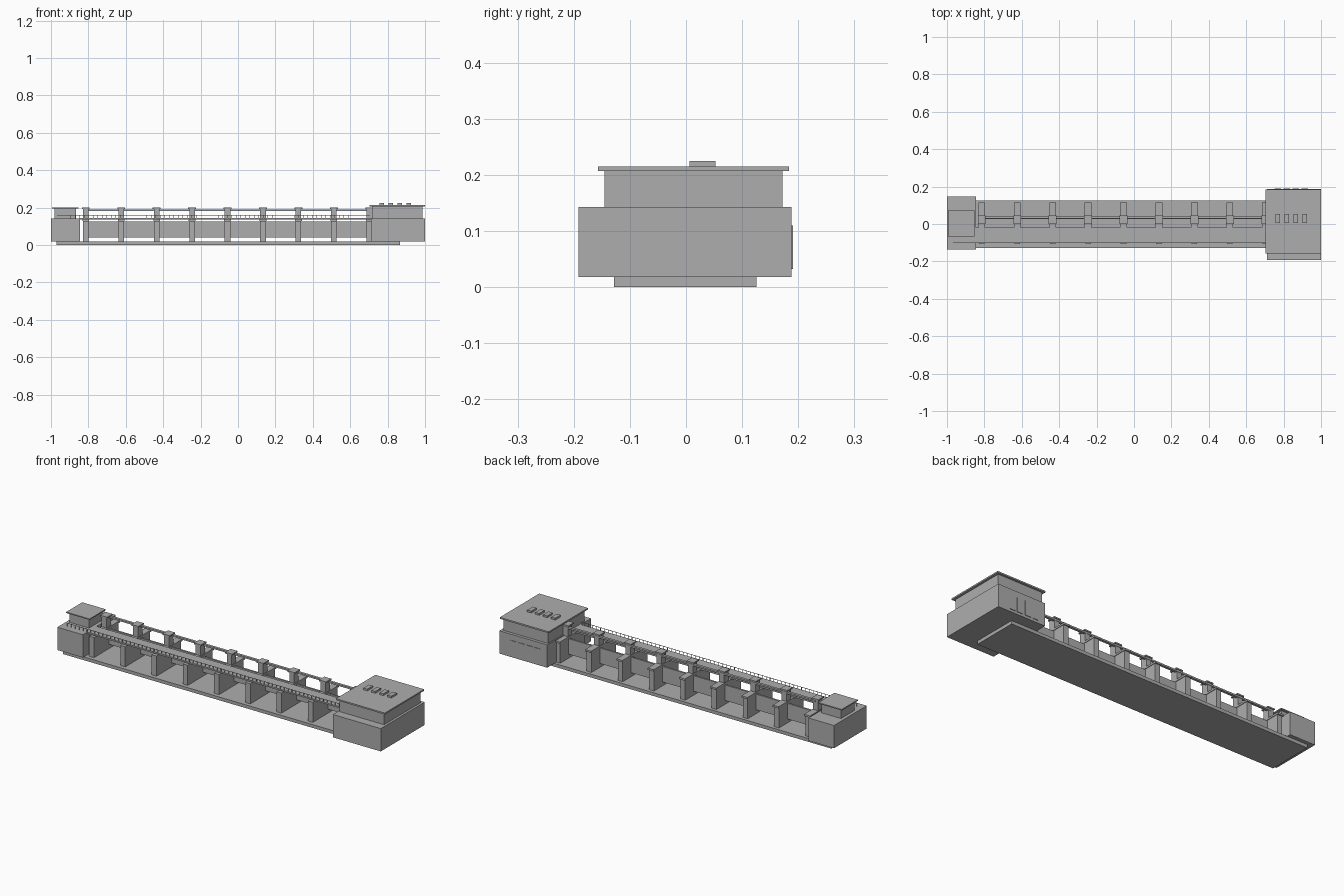
import bpy, bmesh

concrete = bpy.data.materials.new("grey concrete")
concrete.diffuse_color = (0.42, 0.42, 0.42, 1)


def boxes(name, spans):
    """One object made of boxes, each given as (x0, x1, y0, y1, z0, z1)."""
    bm = bmesh.new()
    for x0, x1, y0, y1, z0, z1 in spans:
        for v in bmesh.ops.create_cube(bm, size=1)["verts"]:
            v.co = (x1 if v.co.x > 0 else x0,
                    y1 if v.co.y > 0 else y0,
                    z1 if v.co.z > 0 else z0)
    mesh = bpy.data.meshes.new(name)
    bm.to_mesh(mesh)
    bm.free()
    mesh.materials.append(concrete)
    obj = bpy.data.objects.new(name, mesh)
    bpy.context.collection.objects.link(obj)
    return obj


# Foundation
boxes("foundation_slab", [(-0.97, 0.865, -0.128, 0.126, 0, 0.018)])

# Small control house at the left end
boxes("small_house_base", [(-1, -0.845, -0.137, 0.147, 0.018, 0.143)])
boxes("small_house_upper", [(-0.982, -0.865, -0.055, 0.06, 0.143, 0.195)])
boxes("small_house_roof", [(-0.995, -0.853, -0.067, 0.072, 0.195, 0.201)])

# Large power house at the right end
boxes("large_house_base", [(0.71, 1, -0.192, 0.188, 0.018, 0.143)])
boxes("large_house_upper", [(0.716, 0.987, -0.145, 0.172, 0.143, 0.207)])
boxes("large_house_roof", [(0.704, 1, -0.157, 0.184, 0.207, 0.215)])
slots = [0.768 + 0.0485 * i for i in range(4)]
boxes("roof_vents", [(x - 0.012, x + 0.012, 0.006, 0.053, 0.215, 0.225) for x in slots])
boxes("outlet_panels", [(x - 0.018, x + 0.018, 0.188, 0.191, 0.032, 0.11) for x in slots])

# Piers with hoist towers on top
piers = [-0.814 + 0.1895 * i for i in range(9)]
boxes("piers", [(x - 0.015, x + 0.015, -0.106, 0.108, 0.018, 0.128) for x in piers])
boxes("pier_caps", [(x - 0.018, x + 0.018, -0.02, 0.115, 0.128, 0.138) for x in piers])
boxes("hoist_towers", [(x - 0.015, x + 0.015, 0.004, 0.042, 0.138, 0.194) for x in piers])
boxes("tower_caps", [(x - 0.021, x + 0.021, -0.001, 0.046, 0.194, 0.201) for x in piers])
boxes("hoist_beam", [(piers[0], 0.716, 0.03, 0.044, 0.182, 0.191)])

# Lift gates between the piers
boxes("lift_gates", [(a + 0.015, b - 0.015, 0.026, 0.036, 0.04, 0.125)
                     for a, b in zip(piers, piers[1:])])

# Walkway with a fine railing
boxes("walkway", [(-0.845, 0.71, -0.102, -0.02, 0.137, 0.145)])
boxes("railing_posts", [(x - 0.001, x + 0.001, -0.101, -0.099, 0.143, 0.16)
                        for x in [-0.965 + 0.0239 * i for i in range(70)]])
boxes("railing_bar", [(-0.968, 0.705, -0.101, -0.099, 0.159, 0.161)])
